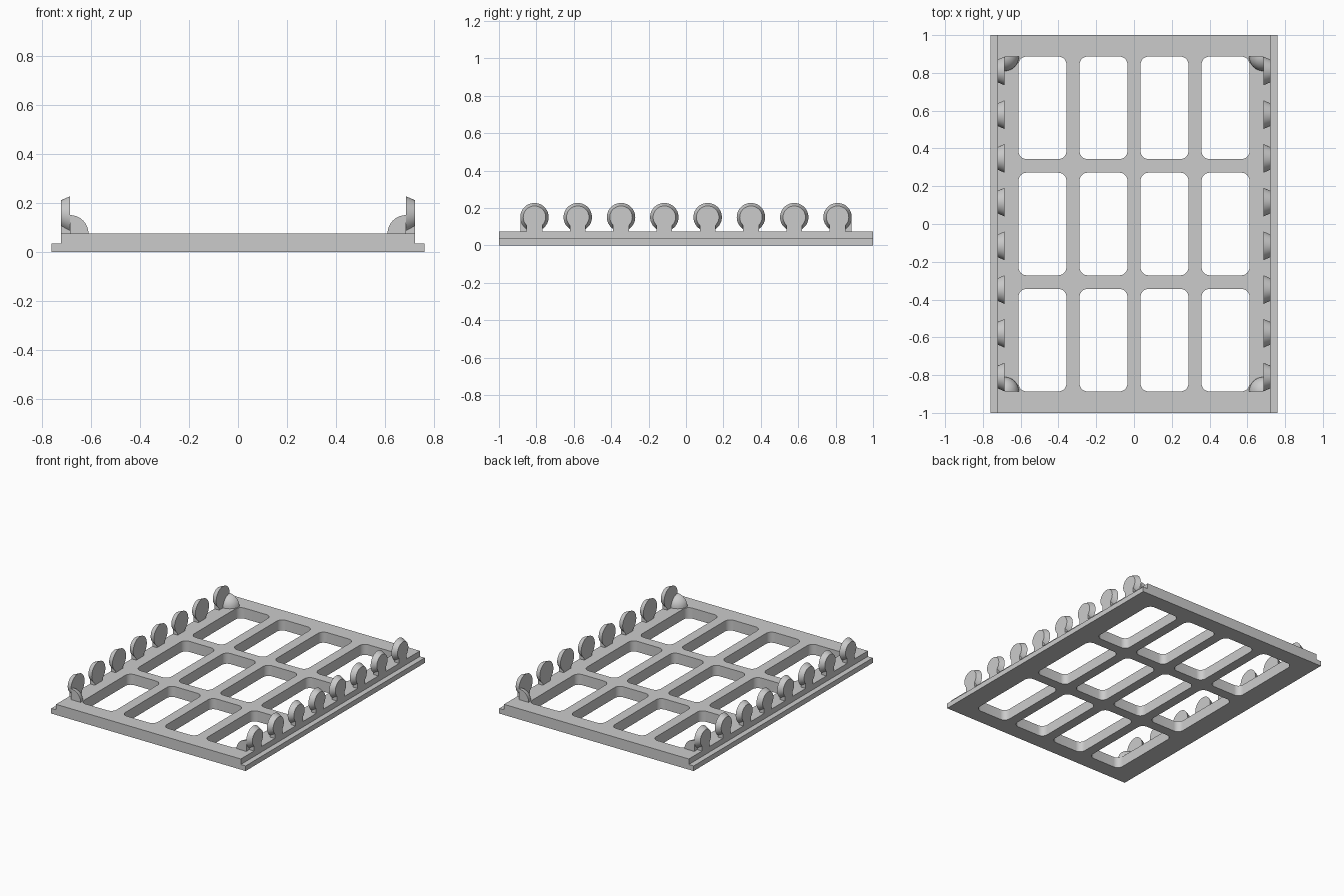
import bpy, bmesh, math
from mathutils import Matrix, Vector

cube = bpy.data.objects.get("Cube")
if cube:
    bpy.data.objects.remove(cube, do_unlink=True)

GREY = (0.6, 0.6, 0.6, 1)
grey = bpy.data.materials.new("plain grey")
grey.use_nodes = True
grey.diffuse_color = GREY
grey.node_tree.nodes["Principled BSDF"].inputs["Base Color"].default_value = GREY

DECK = 0.075      # height of the upper deck
RIM = 0.722       # half width of the upper deck
INNER = 0.685     # inner face of the side tabs


def make_object(name, bm):
    bmesh.ops.recalc_face_normals(bm, faces=bm.faces)
    mesh = bpy.data.meshes.new(name)
    bm.to_mesh(mesh)
    bm.free()
    mesh.materials.append(grey)
    obj = bpy.data.objects.new(name, mesh)
    bpy.context.collection.objects.link(obj)
    return obj


def activate(obj):
    bpy.ops.object.select_all(action="DESELECT")
    obj.select_set(True)
    bpy.context.view_layer.objects.active = obj


def smooth(obj):
    activate(obj)
    bpy.ops.object.shade_smooth_by_angle(angle=math.radians(30))


def loft(bm, loop_a, loop_b):
    """Solid between two matching outlines."""
    a = [bm.verts.new(p) for p in loop_a]
    b = [bm.verts.new(p) for p in loop_b]
    bm.faces.new(a)
    bm.faces.new(b)
    for i in range(len(a)):
        j = (i + 1) % len(a)
        bm.faces.new((a[i], a[j], b[j], b[i]))


# Stepped plate: lower ledges along both long sides
half = [(0.76, 0), (0.76, 0.036), (RIM, 0.036), (RIM, DECK)]
profile = half + [(-x, z) for x, z in reversed(half)]
bm = bmesh.new()
loft(bm, [(x, -1, z) for x, z in profile], [(x, 1, z) for x, z in profile])
frame = make_object("grid_frame", bm)

# Rounded windows, four across and three deep
bm = bmesh.new()
for col in range(4):
    for row in range(3):
        centre = Vector(((col - 1.5) * 0.323, (row - 1) * 0.615, 0))
        bmesh.ops.create_cube(bm, size=1, matrix=Matrix.Translation(centre)
                              @ Matrix.Diagonal((0.253, 0.543, 0.4, 1)))
upright = [e for e in bm.edges if abs(e.verts[0].co.z - e.verts[1].co.z) > 0.1]
bmesh.ops.bevel(bm, geom=upright, offset=0.042, segments=8, profile=0.5, affect="EDGES")
cutter = make_object("window_cutter", bm)
cutter.hide_render = True
cut = frame.modifiers.new("windows", "BOOLEAN")
cut.operation = "DIFFERENCE"
cut.solver = "EXACT"
cut.object = cutter
activate(frame)
bpy.ops.object.modifier_apply(modifier=cut.name)
bpy.data.objects.remove(cutter, do_unlink=True)
smooth(frame)


# Keyhole tabs: a tapered disc on a short neck
def keyhole(x, y, radius, neck=0.042, steps=36):
    gap = math.asin(neck / radius)
    points = [(x, y - neck, DECK)]
    for i in range(steps + 1):
        t = gap + (2 * math.pi - 2 * gap) * i / steps
        points.append((x, y - radius * math.sin(t), 0.151 - radius * math.cos(t)))
    return points + [(x, y + neck, DECK)]


for side, label in ((1, "left"), (-1, "right")):
    for i in range(8):
        y = (i - 3.5) * 0.2315
        bm = bmesh.new()
        loft(bm, keyhole(side * INNER, y, 0.076), keyhole(side * RIM, y, 0.06))
        smooth(make_object(f"{label}_tab_{i + 1}", bm))

# Corner stops: an eighth of a ball facing the middle of the tray
for sx, label in ((1, "left"), (-1, "right")):
    for sy, end in ((-1, "front"), (1, "back")):
        bm = bmesh.new()
        bmesh.ops.create_uvsphere(bm, u_segments=32, v_segments=16, radius=0.076)
        for normal in ((sx, 0, 0), (0, sy, 0), (0, 0, -1)):
            bmesh.ops.bisect_plane(bm, geom=bm.verts[:] + bm.edges[:] + bm.faces[:],
                                   dist=1e-5, plane_co=(0, 0, 0), plane_no=normal,
                                   clear_outer=True)
            rim = [e for e in bm.edges if e.is_boundary
                   and all(abs(v.co.dot(Vector(normal))) < 1e-4 for v in e.verts)]
            bmesh.ops.contextual_create(bm, geom=rim)
        bmesh.ops.translate(bm, verts=bm.verts, vec=(sx * INNER, sy * 0.886, DECK))
        smooth(make_object(f"{end}_{label}_stop", bm))
